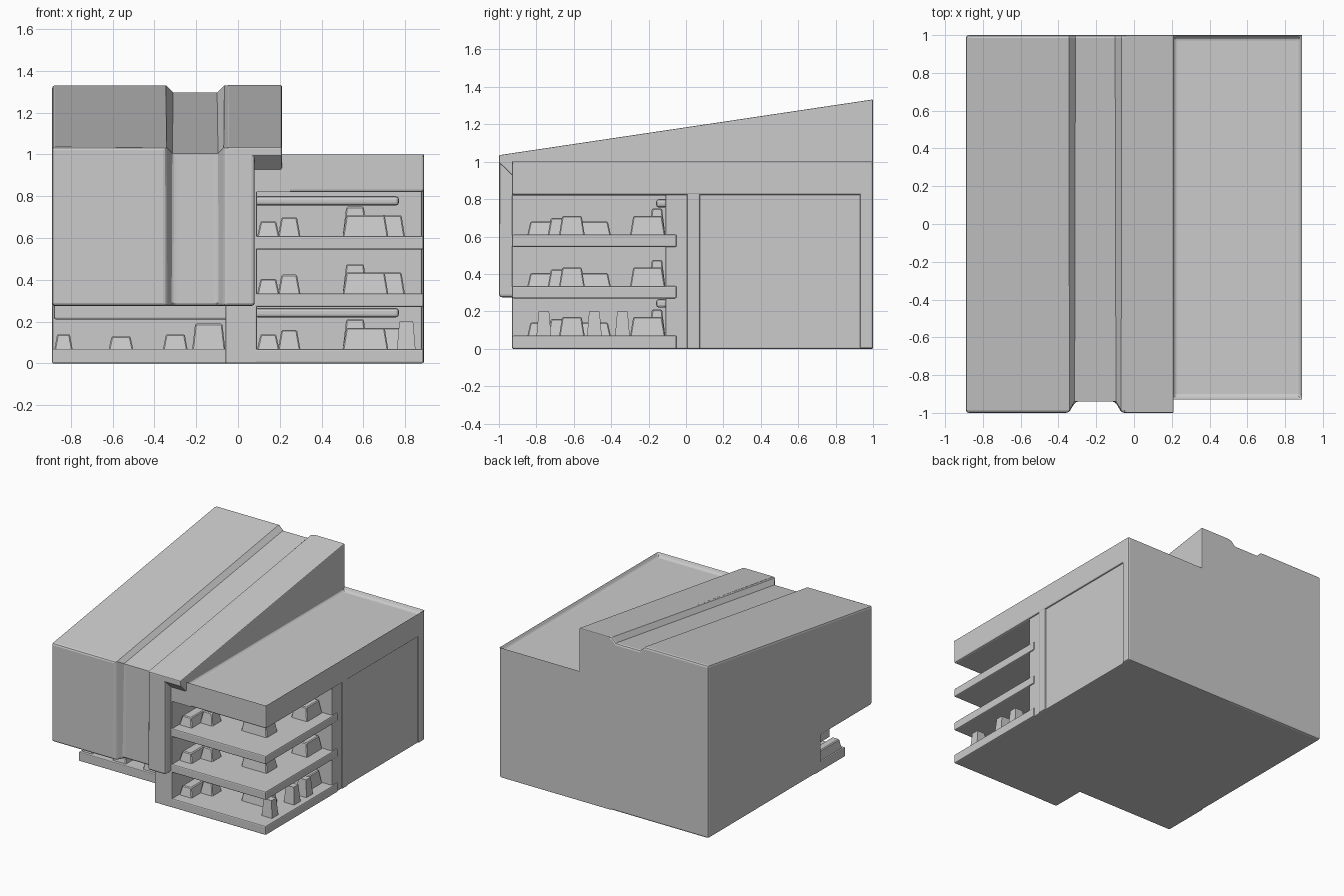
import bpy, bmesh, math

if "Cube" in bpy.data.objects:
    bpy.data.objects.remove(bpy.data.objects["Cube"])


def finish(name, bm, bevel=0.0, segs=2):
    bmesh.ops.recalc_face_normals(bm, faces=bm.faces[:])
    me = bpy.data.meshes.new(name)
    bm.to_mesh(me)
    bm.free()
    ob = bpy.data.objects.new(name, me)
    bpy.context.collection.objects.link(ob)
    if bevel:
        m = ob.modifiers.new("bevel", 'BEVEL')
        m.width, m.segments = bevel, segs
        m.limit_method, m.angle_limit = 'ANGLE', math.radians(50)
    return ob


def add_box(bm, x0, x1, y0, y1, z0, z1, taper=0.0):
    low = [bm.verts.new((x, y, z0)) for x, y in ((x0, y0), (x1, y0), (x1, y1), (x0, y1))]
    t = taper
    top = [bm.verts.new((x, y, z1)) for x, y in
           ((x0 + t, y0 + t), (x1 - t, y0 + t), (x1 - t, y1 - t), (x0 + t, y1 - t))]
    bm.faces.new(low)
    for i in range(4):
        j = (i + 1) % 4
        bm.faces.new((low[i], low[j], top[j], top[i]))
    return bm.faces.new(top)


def box(name, *dims, bevel=0.0, taper=0.0):
    bm = bmesh.new()
    add_box(bm, *dims, taper=taper)
    return finish(name, bm, bevel)


def loft(name, sections, bevel):
    # sections: list of (x, [(y, z), ...]) with equal point counts
    bm = bmesh.new()
    rings = [[bm.verts.new((x, y, z)) for y, z in pts] for x, pts in sections]
    for a, b in zip(rings, rings[1:]):
        for i in range(len(a)):
            j = (i + 1) % len(a)
            bm.faces.new((a[i], a[j], b[j], b[i]))
    bm.faces.new(rings[0])
    bm.faces.new(rings[-1])
    return finish(name, bm, bevel)


# Sloped left volume with a shallow groove running up the front and over the roof
def body_section(d):
    f, dz = -1 + 0.06 * d, 0.035 * d
    return [(f, 0.275), (f, 1.035 - dz), (1, 1.333 - dz), (1, 0), (-0.38, 0), (-0.38, 0.275)]


stations = ((-0.89, 0), (-0.345, 0), (-0.31, 1), (-0.10, 1), (-0.065, 0), (0.08, 0))
loft("sloped_body", [(x, body_section(d)) for x, d in stations], 0.015)

# Roof wedge overhanging the lower wing
wedge = [(-1, 0.995), (-1, 1.035), (1, 1.333), (1, 0.9), (-0.9, 0.9)]
loft("roof_wedge", [(-0.05, wedge), (0.21, wedge)], 0.006)

# Right wing
box("right_wing", -0.06, 0.88, -0.11, 1, 0, 0.97, bevel=0.006)
box("wing_side_wall", -0.06, 0.09, -0.93, -0.05, 0, 0.99, bevel=0.006)
box("pilaster", 0.86, 0.888, 0.005, 0.075, 0, 0.93, bevel=0.008)
box("rear_corner_strip", 0.86, 0.89, 0.93, 1, 0, 0.97, bevel=0.01)

# Roof slab with sunken top inside a parapet
bm = bmesh.new()
top = add_box(bm, 0.0, 0.89, -0.93, 1, 0.82, 1.0)
for v in top.verts:
    if v.co.x < 0.1:
        v.co.x = 0.2
bmesh.ops.inset_region(bm, faces=[top], thickness=0.045)
bmesh.ops.inset_region(bm, faces=[top], thickness=0.025)
for v in top.verts:
    v.co.z -= 0.03
finish("roof_parapet", bm, 0.012)
box("roof_slab_side", 0.0, 0.25, -0.93, 1, 0.82, 0.97)

# Open corner floors
for i, (z0, z1) in enumerate(((0, 0.07), (0.27, 0.335), (0.545, 0.61))):
    box(f"floor_slab_{i}", 0.0, 0.888, -0.93, -0.05, z0, z1, bevel=0.008)

# Soffit beams along the rear and inner walls of each open floor
for i, z in enumerate((0.22, 0.755)):
    box(f"soffit_beam_{i}", 0.08, 0.77, -0.16, -0.10, z, z + 0.045, bevel=0.015)

# Furniture blocks on each open floor: x0, x1, y0, y1, height
layout = (
    (0.19, 0.30, -0.74, -0.62, 0.09),
    (0.09, 0.20, -0.85, -0.40, 0.07),
    (0.50, 0.72, -0.68, -0.54, 0.10),
    (0.66, 0.80, -0.30, -0.11, 0.10),
    (0.50, 0.62, -0.20, -0.11, 0.14),
)
for floor, z in enumerate((0.07, 0.335, 0.61)):
    bm = bmesh.new()
    for x0, x1, y0, y1, h in layout:
        add_box(bm, x0, x1, y0, y1, z - 0.01, z + h, taper=0.018)
    finish(f"furniture_{floor}", bm, 0.006, 1)

# Ground-floor side posts
bm = bmesh.new()
for y in (-0.80, -0.53, -0.38):
    add_box(bm, 0.76, 0.85, y, y + 0.08, 0.06, 0.2, taper=0.012)
finish("ground_side_posts", bm)

# Recessed entrance under the left overhang
box("entrance_floor", -0.89, 0.0, -0.67, -0.3, 0, 0.07, bevel=0.006)
box("entrance_soffit", -0.88, -0.05, -0.5, -0.37, 0.21, 0.285, bevel=0.01)
bm = bmesh.new()
for x0, x1, h in ((-0.88, -0.79, 0.14), (-0.62, -0.50, 0.13), (-0.36, -0.24, 0.14), (-0.22, -0.06, 0.19)):
    add_box(bm, x0, x1, -0.65, -0.37, 0.06, h, taper=0.015)
finish("entrance_counters", bm, 0.006, 1)
